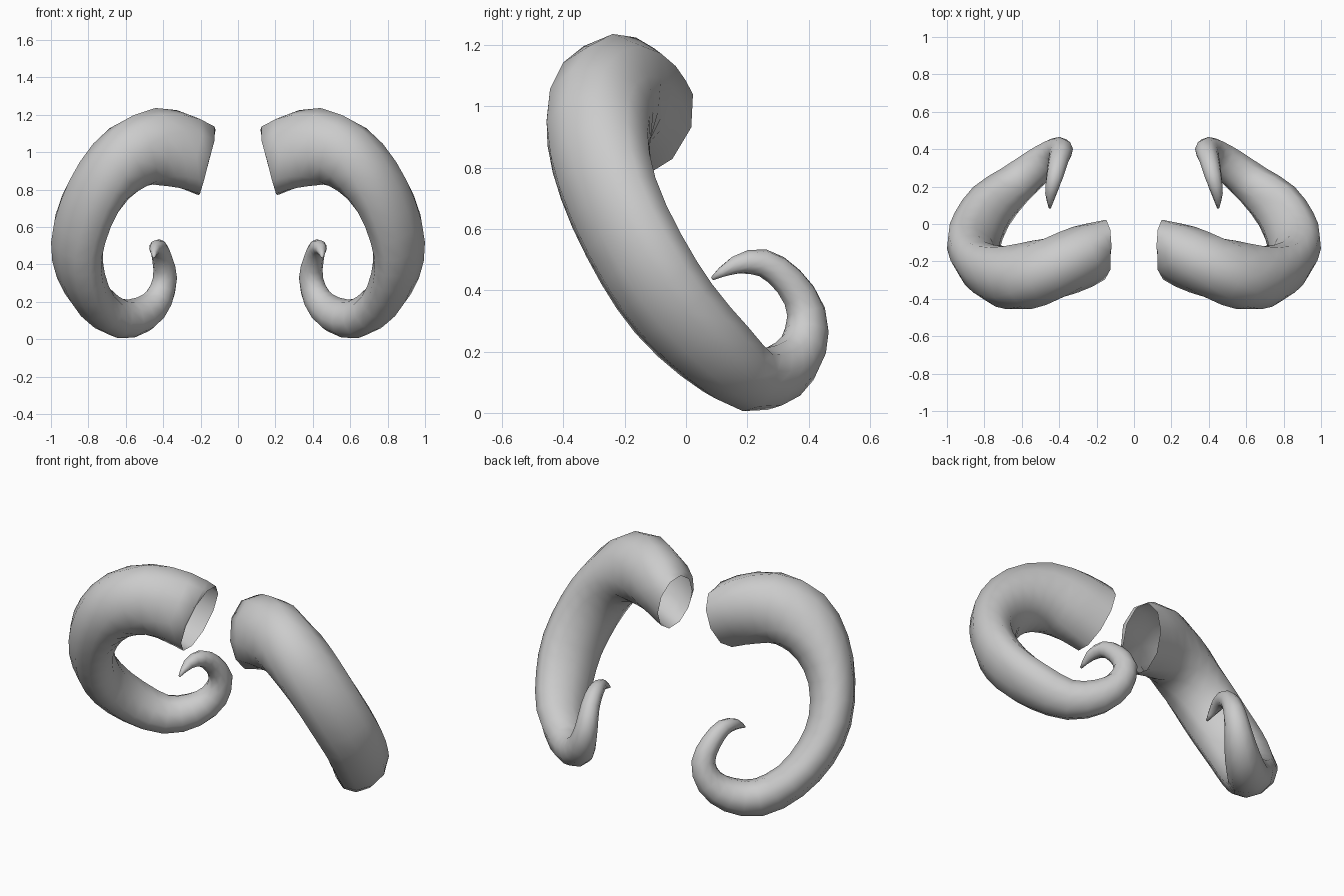
import bpy
import bmesh
import math
from mathutils import Vector

default_cube = bpy.data.objects.get("Cube")
if default_cube:
    bpy.data.objects.remove(default_cube, do_unlink=True)

# One plain grey material
horn_grey = bpy.data.materials.new("horn_grey")
horn_grey.use_nodes = True
grey = (0.6, 0.6, 0.6, 1)
horn_grey.diffuse_color = grey
horn_grey.node_tree.nodes["Principled BSDF"].inputs["Base Color"].default_value = grey

# Stations from base to tip: centre x, y, z, half width in the curl, half width across
STATIONS = [
    (.165, -.13, .945, .198, .142),
    (.275, -.175, 1, .207, .165),
    (.43, -.235, 1.03, .207, .172),
    (.585, -.28, .975, .188, .178),
    (.715, -.28, .85, .155, .18),
    (.81, -.235, .685, .13, .178),
    (.86, -.145, .5, .12, .175),
    (.84, -.04, .34, .114, .166),
    (.765, .093, .2, .107, .148),
    (.635, .212, .111, .105, .115),
    (.51, .315, .133, .096, .098),
    (.425, .382, .215, .079, .078),
    (.39, .392, .33, .066, .062),
    (.405, .335, .43, .055, .052),
    (.425, .25, .49, .046, .045),
    (.445, .16, .482, .03, .03),
    (.45, .085, .438, .006, .006),
]
BASE_TANGENT = Vector((.96, -.05, .25)).normalized()
BASE_AXIS = Vector((.26, .6, -.3))
CURL_AXIS = Vector((.6, .6, .5))
SIDES = 10


def smooth_stations(stations):
    """Add a smoothly curved station between each neighbouring pair."""
    last = len(stations) - 1
    result = []
    for i in range(last):
        before, a = stations[max(i - 1, 0)], stations[i]
        b, after = stations[i + 1], stations[min(i + 2, last)]
        middle = [(9 * (q + r) - p - s) / 16 for p, q, r, s in zip(before, a, b, after)]
        result += [a, middle]
    return result + [stations[last]]


def build_horn(name, side):
    """Sweep an oval along the curl; side is 1 for left, -1 for right."""
    bm = bmesh.new()
    stations = smooth_stations(STATIONS)
    centres = [Vector(s[:3]) for s in stations]
    last = len(centres) - 1
    rings = []
    for i, (centre, station) in enumerate(zip(centres, stations)):
        tangent = BASE_TANGENT
        if i > 0:
            tangent = (centres[min(i + 1, last)] - centres[i - 1]).normalized()
        # The oval rolls gradually over the upper part of the horn
        axis = BASE_AXIS.lerp(CURL_AXIS, min(1, i / 11))
        across = (axis - tangent * axis.dot(tangent)).normalized()
        inward = tangent.cross(across)
        ring = []
        for k in range(SIDES):
            angle = math.tau * k / SIDES
            point = (centre + inward * station[3] * math.cos(angle)
                     + across * station[4] * math.sin(angle))
            point.x *= side
            ring.append(bm.verts.new(point))
        rings.append(ring)

    # Skin between rings, base left open, tip closed
    for a, b in zip(rings, rings[1:]):
        for k in range(SIDES):
            n = (k + 1) % SIDES
            bm.faces.new((a[k], a[n], b[n], b[k]))
    bm.faces.new(rings[-1])
    bmesh.ops.recalc_face_normals(bm, faces=bm.faces)

    # The open shell must face away from the centreline
    bm.normal_update()
    bm.faces.ensure_lookup_table()
    first = bm.faces[0]
    core = (centres[0] + centres[1]) / 2
    core.x *= side
    if first.normal.dot(first.calc_center_median() - core) < 0:
        bmesh.ops.reverse_faces(bm, faces=bm.faces)

    for face in bm.faces:
        face.smooth = True
    mesh = bpy.data.meshes.new(name)
    bm.to_mesh(mesh)
    bm.free()
    mesh.materials.append(horn_grey)
    horn = bpy.data.objects.new(name, mesh)
    bpy.context.collection.objects.link(horn)


build_horn("left_horn", 1)
build_horn("right_horn", -1)
